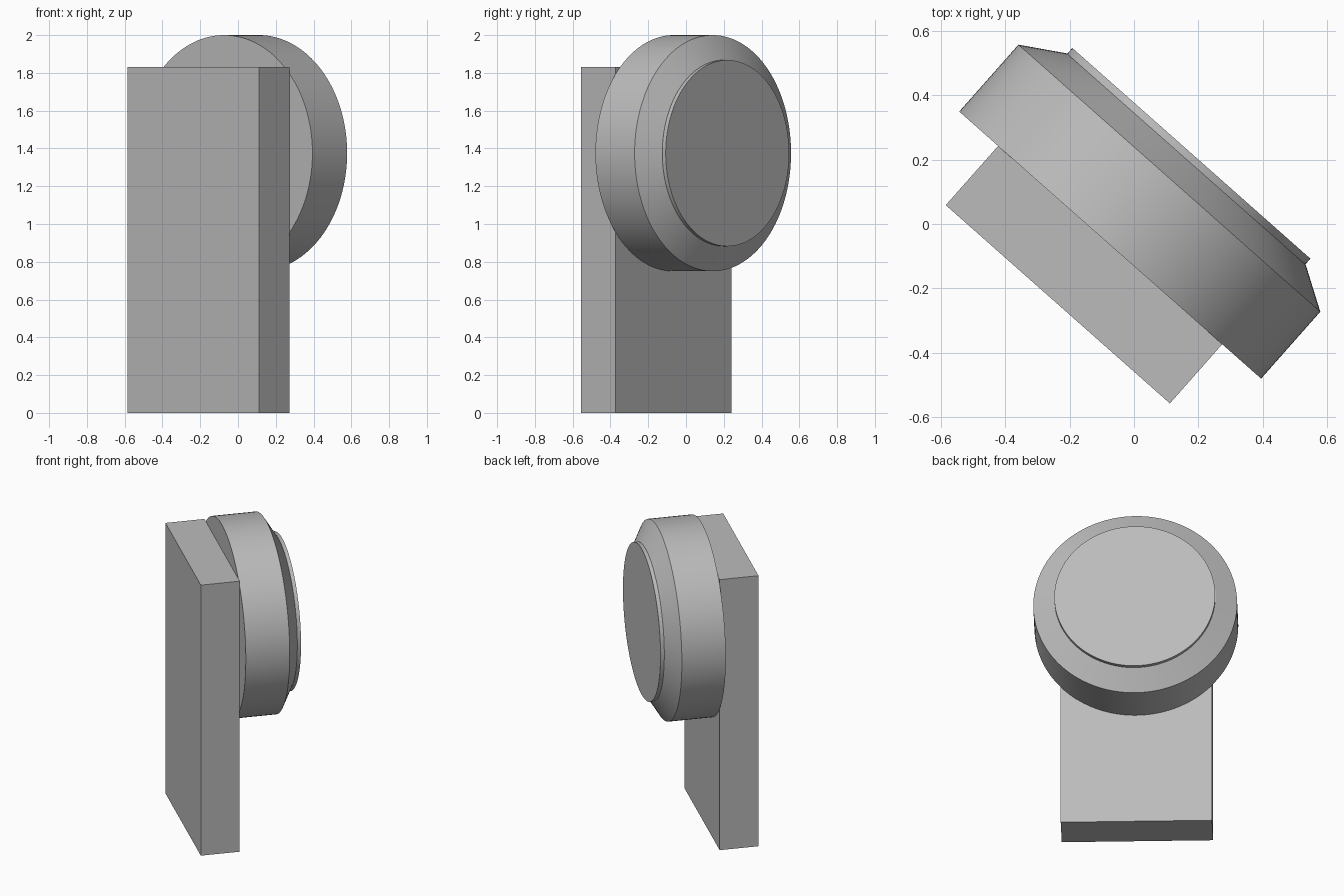
import bpy
import bmesh
from math import radians, tau
from mathutils import Matrix, Vector

cube = bpy.data.objects.get("Cube")
if cube:
    bpy.data.objects.remove(cube, do_unlink=True)

# Shared frame: local x runs along the slab width, local y points to the back
TURN = Matrix.Rotation(radians(-41.5), 4, "Z")
OFFSET_X = -0.012
JOIN_Y = -0.098      # plane where the slab meets the drum
DRUM_Z = 1.375

grey = bpy.data.materials.new("plain grey")
grey.use_nodes = True
colour = (0.5, 0.5, 0.5, 1)
grey.diffuse_color = colour
grey.node_tree.nodes["Principled BSDF"].inputs["Base Color"].default_value = colour


def add_part(name, bm):
    bmesh.ops.recalc_face_normals(bm, faces=bm.faces)
    mesh = bpy.data.meshes.new(name)
    bm.to_mesh(mesh)
    bm.free()
    mesh.materials.append(grey)
    obj = bpy.data.objects.new(name, mesh)
    obj.matrix_world = TURN
    bpy.context.collection.objects.link(obj)
    return obj


def box(name, size, centre):
    bm = bmesh.new()
    bmesh.ops.create_cube(bm, size=1)
    bmesh.ops.scale(bm, vec=size, verts=bm.verts)
    bmesh.ops.translate(bm, vec=centre, verts=bm.verts)
    return add_part(name, bm)


def turned(name, profile, steps=128):
    """Spin (radius, y) points about the drum axis and close both ends."""
    bm = bmesh.new()
    verts = [bm.verts.new((OFFSET_X + r, y, DRUM_Z)) for r, y in profile]
    edges = [bm.edges.new(pair) for pair in zip(verts, verts[1:])]
    bmesh.ops.spin(bm, geom=verts + edges, cent=(OFFSET_X, 0, DRUM_Z),
                   axis=(0, 1, 0), angle=tau, steps=steps)
    bmesh.ops.remove_doubles(bm, verts=bm.verts, dist=0.0001)
    bmesh.ops.holes_fill(bm, edges=[e for e in bm.edges if e.is_boundary], sides=0)
    obj = add_part(name, bm)
    bpy.ops.object.select_all(action="DESELECT")
    obj.select_set(True)
    bpy.context.view_layer.objects.active = obj
    bpy.ops.object.shade_smooth_by_angle(angle=radians(20))
    return obj


# Upright slab
depth, height = 0.245, 1.83
box("upright_slab", Vector((0.928, depth, height)),
    Vector((OFFSET_X, JOIN_Y - depth / 2, height / 2)))

# Drum with a sloped back shoulder
turned("drum", [(0.625, JOIN_Y), (0.625, 0.179), (0.495, 0.258)])

# Raised round plate on the back of the drum
turned("back_plate", [(0.493, 0.255), (0.493, 0.282)])
